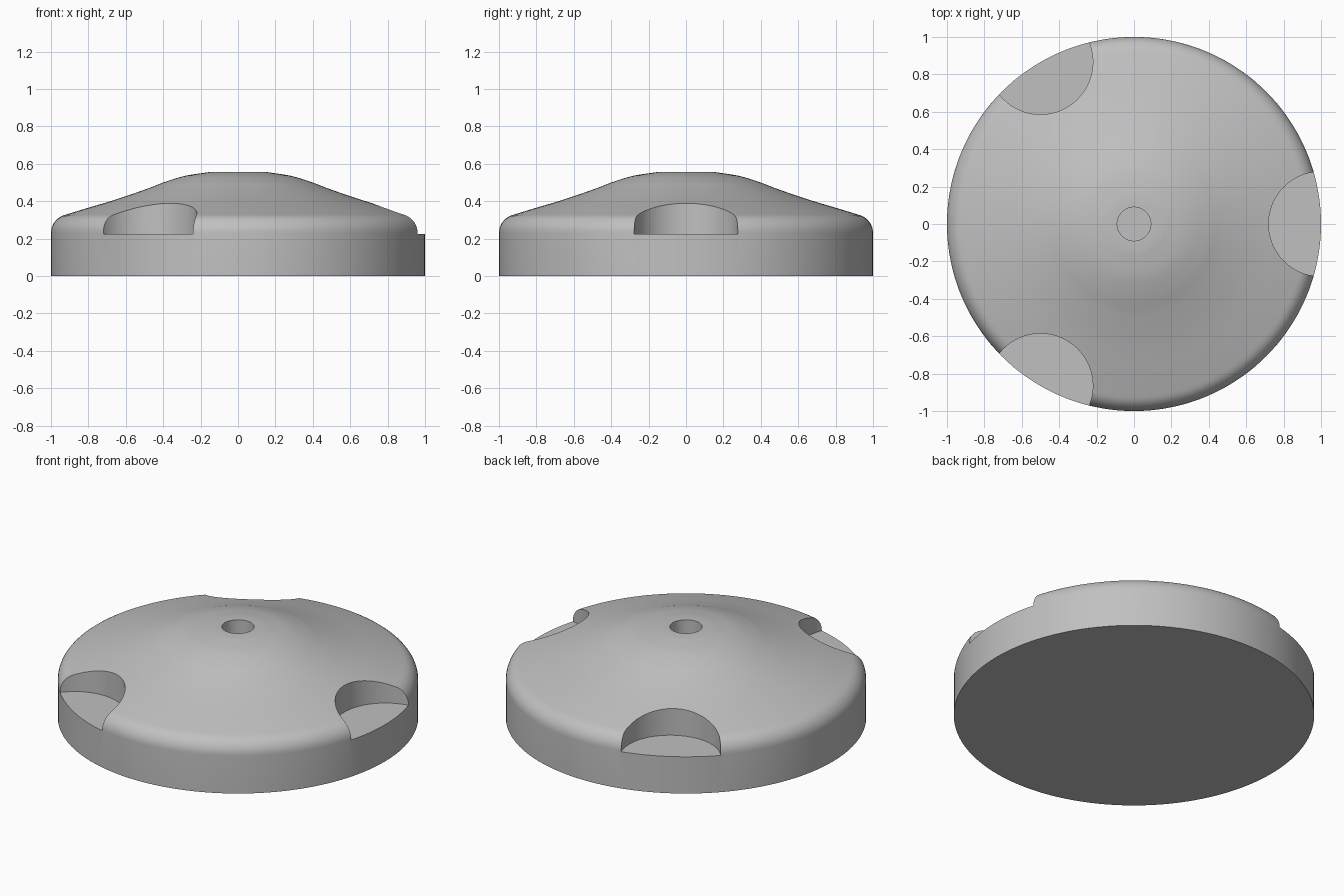
import bpy, bmesh
from math import sin, cos, pi, radians
from mathutils import Vector

cube = bpy.data.objects.get("Cube")
if cube:
    bpy.data.objects.remove(cube, do_unlink=True)

SEGMENTS = 144
FLOOR = 0.225          # height of the notch floors
HOLE_RADIUS = 0.09

grey = bpy.data.materials.new("plain grey")
grey.use_nodes = True
colour = (0.53, 0.53, 0.53, 1)
grey.diffuse_color = colour
grey.node_tree.nodes["Principled BSDF"].inputs["Base Color"].default_value = colour


def make_object(name, bm):
    mesh = bpy.data.meshes.new(name)
    bm.to_mesh(mesh)
    bm.free()
    mesh.materials.append(grey)
    obj = bpy.data.objects.new(name, mesh)
    bpy.context.collection.objects.link(obj)
    return obj


def smooth_curve(points, steps=6):
    """Catmull-Rom curve through (radius, height) points."""
    p = [Vector(q) for q in points]
    p = [2 * p[0] - p[1]] + p + [2 * p[-1] - p[-2]]
    out = []
    for a, b, c, d in zip(p, p[1:], p[2:], p[3:]):
        for i in range(steps):
            t = i / steps
            out.append(0.5 * (2 * b + (c - a) * t + (2 * a - 5 * b + 4 * c - d) * t**2
                              + (3 * b - a - 3 * c + d) * t**3))
    return out


def lathe(name, profile):
    bm = bmesh.new()
    verts = [bm.verts.new((r, 0, z)) for r, z in profile]
    edges = [bm.edges.new(pair) for pair in zip(verts, verts[1:])]
    bmesh.ops.spin(bm, geom=verts + edges, cent=(0, 0, 0), axis=(0, 0, 1),
                   angle=2 * pi, steps=SEGMENTS, use_merge=True)
    bmesh.ops.remove_doubles(bm, verts=bm.verts, dist=0.0001)
    bmesh.ops.recalc_face_normals(bm, faces=bm.faces)
    return make_object(name, bm)


# Domed body: blind centre hole, flat crown, flowing shoulder, rounded rim, flat base
crown = [(0.15, 0.556), (0.28, 0.536), (0.39, 0.503), (0.49, 0.465),
         (0.65, 0.410), (0.81, 0.362), (0.931, 0.325)]
rim = [(0.9 + 0.1 * cos(radians(a)), 0.23 + 0.1 * sin(radians(a)))
       for a in range(72, -1, -8)]
profile = [(0, FLOOR), (HOLE_RADIUS, FLOOR), (HOLE_RADIUS, 0.556)]
profile += [tuple(v) for v in smooth_curve(crown)]
profile += rim + [(1, 0), (0, 0)]
body = lathe("domed_body", profile)

# Three round notches cut into the rim
for i in range(3):
    angle = i * 2 * pi / 3
    bm = bmesh.new()
    bmesh.ops.create_cone(bm, cap_ends=True, segments=96, radius1=0.28, radius2=0.28, depth=0.6)
    bmesh.ops.translate(bm, verts=bm.verts, vec=(cos(angle), sin(angle), FLOOR + 0.3))
    cutter = make_object("notch_cutter", bm)
    cutter.hide_render = True
    cut = body.modifiers.new("notch", "BOOLEAN")
    cut.operation = "DIFFERENCE"
    cut.solver = "EXACT"
    cut.object = cutter
    bpy.context.view_layer.objects.active = body
    bpy.ops.object.modifier_apply(modifier=cut.name)
    bpy.data.objects.remove(cutter, do_unlink=True)

# Smooth surfaces with crisp notch, hole and base edges
for obj in bpy.context.selected_objects:
    obj.select_set(False)
body.select_set(True)
bpy.context.view_layer.objects.active = body
bpy.ops.object.shade_smooth_by_angle(angle=radians(30))
